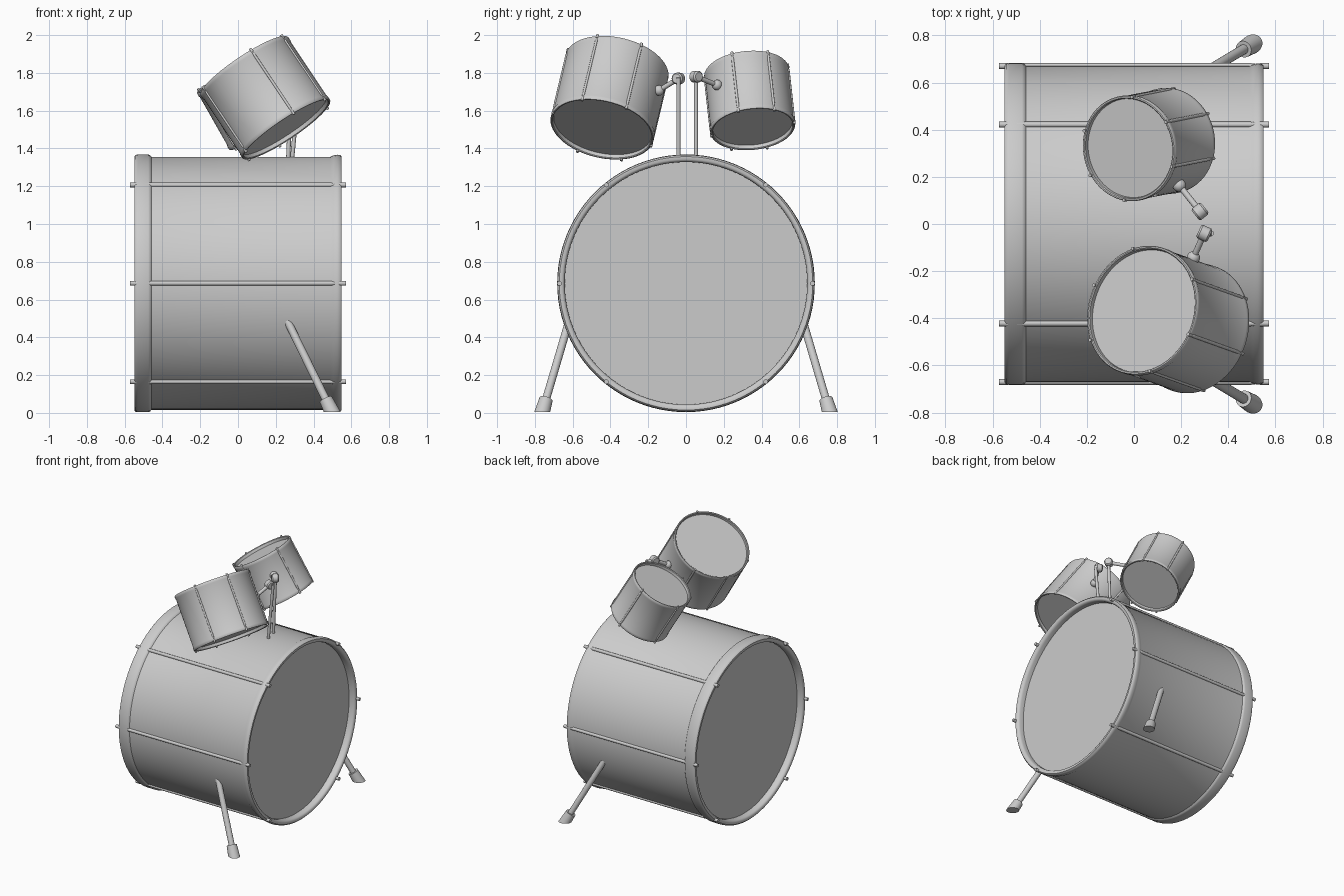
import bpy, bmesh, math
from mathutils import Vector, Matrix

if "Cube" in bpy.data.objects:
    bpy.data.objects.remove(bpy.data.objects["Cube"])


def finish(bm, name, angle=40):
    bmesh.ops.recalc_face_normals(bm, faces=bm.faces)
    me = bpy.data.meshes.new(name)
    bm.to_mesh(me)
    bm.free()
    ob = bpy.data.objects.new(name, me)
    bpy.context.collection.objects.link(ob)
    bpy.ops.object.select_all(action='DESELECT')
    ob.select_set(True)
    bpy.context.view_layer.objects.active = ob
    bpy.ops.object.shade_smooth_by_angle(angle=math.radians(angle))
    return ob


def frame(origin, axis):
    """Local z along axis, local x as near to world x (or z) as possible."""
    z = Vector(axis).normalized()
    ref = Vector((1, 0, 0)) if abs(z.x) < 0.9 else Vector((0, 0, 1))
    x = (ref - z * ref.dot(z)).normalized()
    y = z.cross(x)
    m = Matrix((x, y, z)).transposed().to_4x4()
    m.translation = Vector(origin)
    return m


def lathe(name, profile, mat, n=72):
    """Spin a (radius, height) profile whose ends lie on the axis."""
    bm = bmesh.new()
    vs = [bm.verts.new((r, 0, h)) for r, h in profile]
    es = [bm.edges.new(p) for p in zip(vs, vs[1:])]
    bmesh.ops.spin(bm, geom=vs + es, cent=(0, 0, 0), axis=(0, 0, 1),
                   angle=2 * math.pi, steps=n, use_merge=True)
    bmesh.ops.remove_doubles(bm, verts=bm.verts, dist=1e-5)
    bm.transform(mat)
    return finish(bm, name)


def add_cyl(bm, a, b, r1, r2=None, n=16):
    a, b = Vector(a), Vector(b)
    d = b - a
    bmesh.ops.create_cone(bm, cap_ends=True, segments=n, radius1=r1,
                          radius2=r1 if r2 is None else r2, depth=d.length,
                          matrix=frame((a + b) / 2, d))


def add_ball(bm, p, r):
    bmesh.ops.create_uvsphere(bm, u_segments=20, v_segments=12, radius=r,
                              matrix=Matrix.Translation(Vector(p)))


def tension_rods(name, mat, radius, length, thick, centre, inset, over):
    """Six rods in two opposite groups of three, with a pin at each end."""
    bm = bmesh.new()
    for side in (0, 180):
        for step in (-51, 0, 51):
            t = math.radians(centre + side + step)
            c, s = radius * math.cos(t), radius * math.sin(t)
            h = length / 2
            add_cyl(bm, (c, s, -h + inset), (c, s, h - inset), thick, n=12)
            for e in (-1, 1):
                add_cyl(bm, (c, s, e * (h - inset)), (c, s, e * h), thick, thick * 0.5, n=12)
                add_cyl(bm, (c, s, e * (h - 0.01)), (c, s, e * (h + over)), thick * 1.05, n=12)
    bm.transform(mat)
    finish(bm, name)


# Bass drum: wide hoop on the -x end, rounded hoop on the +x end, recessed heads
bass = frame((0, 0, 0.686), (1, 0, 0))
lathe("bass_drum", [
    (0, -0.50), (0.642, -0.50), (0.642, -0.530), (0.647, -0.543), (0.656, -0.549),
    (0.672, -0.549), (0.680, -0.542), (0.682, -0.530), (0.682, -0.475), (0.679, -0.466),
    (0.670, -0.458), (0.670, 0.49), (0.677, 0.505), (0.681, 0.525), (0.679, 0.541),
    (0.671, 0.549), (0.656, 0.549), (0.647, 0.543), (0.642, 0.530), (0.642, 0.50),
    (0, 0.50)], bass, 96)
tension_rods("bass_tension_rods", bass, 0.670, 1.09, 0.012, 90, 0.05, 0.027)


# Toms: tilted shells with thin rims and recessed heads
def tom(name, top, bottom, R, centre):
    top, bottom = Vector(top), Vector(bottom)
    m = frame((top + bottom) / 2, top - bottom)
    L = (top - bottom).length
    half = [(0, -0.024), (R - 0.014, -0.024), (R - 0.013, -0.004), (R - 0.009, 0),
            (R - 0.003, 0), (R, -0.004), (R, -0.022), (R - 0.003, -0.030)]
    profile = [(r, L / 2 + h) for r, h in half]
    profile += [(r, -h) for r, h in reversed(profile)]
    lathe(name, profile, m)
    tension_rods(name + "_tension_rods", m, R - 0.003, L - 0.01, 0.007, centre, 0.03, 0.013)


tom("large_tom", (0.033, -0.365, 1.836), (0.257, -0.445, 1.501), 0.279, -30)
tom("small_tom", (-0.023, 0.320, 1.806), (0.15, 0.354, 1.502), 0.225, 34)


# Tom holders: post, clamp, arm and bracket on the shell
def holder(name, foot, head, clamp, bracket):
    bm = bmesh.new()
    p, q = Vector(clamp), Vector(bracket)
    cross = (q - p).cross(Vector((0, 0, 1))).normalized()
    add_cyl(bm, foot, head, 0.011)
    add_cyl(bm, clamp, head, 0.012)
    add_cyl(bm, p - cross * 0.018, p + cross * 0.018, 0.031, n=24)
    for e in (-1, 1):
        add_cyl(bm, p + cross * e * 0.018, p + cross * e * 0.026, 0.031, 0.024, n=24)
    add_cyl(bm, p, q, 0.013)
    add_ball(bm, bracket, 0.028)
    finish(bm, name)


holder("large_tom_holder", (0.285, -0.04, 1.33), (0.328, -0.04, 1.775),
       (0.298, -0.04, 1.77), (0.252, -0.143, 1.707))
holder("small_tom_holder", (0.265, 0.053, 1.33), (0.283, 0.053, 1.78),
       (0.28, 0.053, 1.78), (0.192, 0.164, 1.736))

# Spur legs with rubber feet cut flat at the floor
for side, label in ((-1, "front"), (1, "back")):
    a = Vector((0.25, side * 0.612, 0.51))
    b = Vector((0.50, side * 0.762, 0.0))
    bm = bmesh.new()
    add_cyl(bm, a, a.lerp(b, 0.92), 0.021, n=20)
    add_ball(bm, a, 0.021)
    finish(bm, label + "_leg")
    bm = bmesh.new()
    add_cyl(bm, a.lerp(b, 0.86), a.lerp(b, 1.15), 0.036, 0.046, n=24)
    bmesh.ops.bisect_plane(bm, geom=bm.verts[:] + bm.edges[:] + bm.faces[:],
                           plane_co=(0, 0, 0.004), plane_no=(0, 0, 1), clear_inner=True)
    bmesh.ops.holes_fill(bm, edges=[e for e in bm.edges if e.is_boundary])
    finish(bm, label + "_foot")
